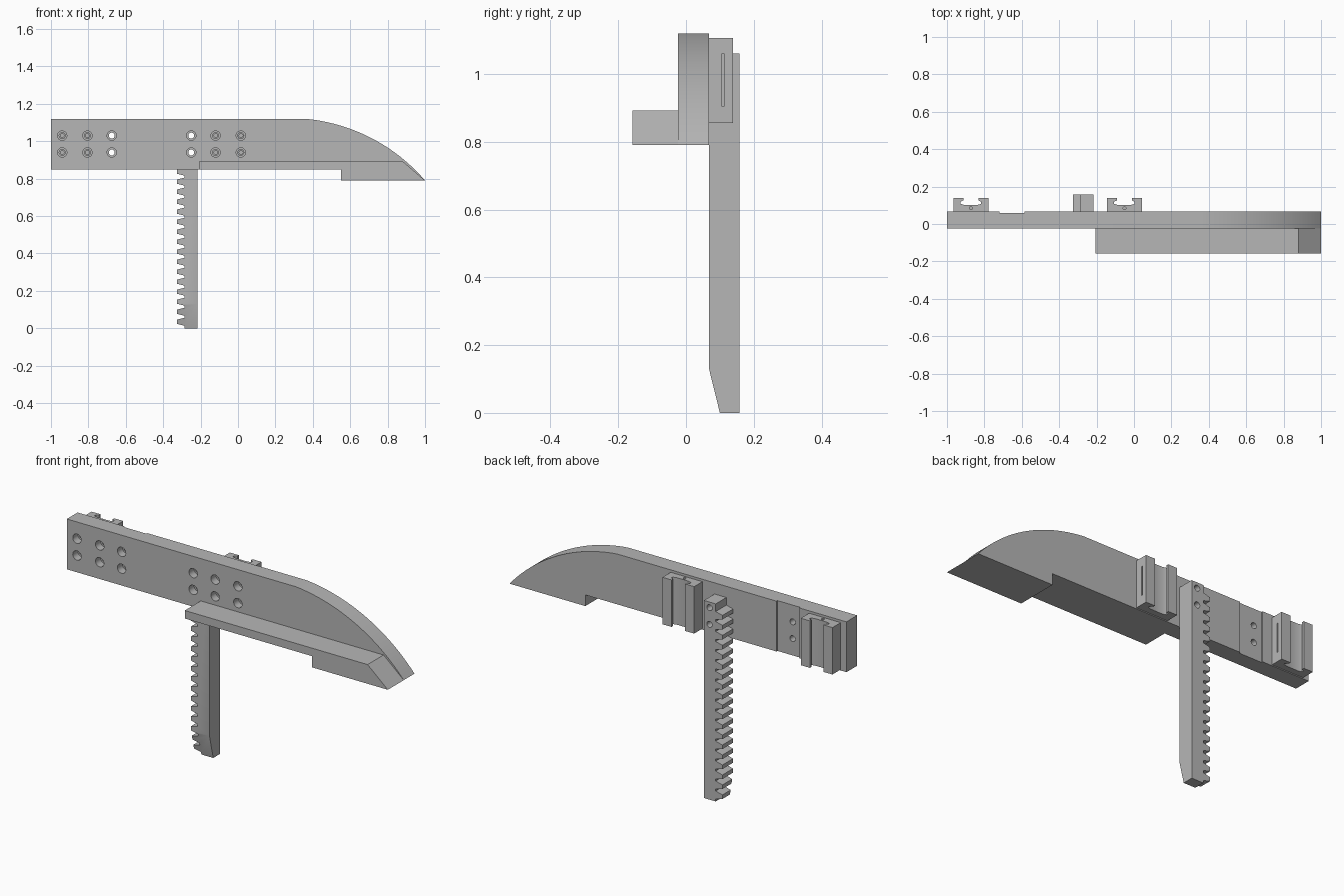
import bpy, bmesh, math
from mathutils import Vector, Matrix

cube = bpy.data.objects.get("Cube")
if cube:
    bpy.data.objects.remove(cube, do_unlink=True)

grey = bpy.data.materials.new("plain_grey")
grey.use_nodes = True
grey.diffuse_color = (0.47, 0.47, 0.47, 1)
grey.node_tree.nodes["Principled BSDF"].inputs["Base Color"].default_value = grey.diffuse_color


def finish(name, bm):
    bmesh.ops.recalc_face_normals(bm, faces=bm.faces)
    mesh = bpy.data.meshes.new(name)
    bm.to_mesh(mesh)
    bm.free()
    mesh.materials.append(grey)
    obj = bpy.data.objects.new(name, mesh)
    bpy.context.collection.objects.link(obj)
    return obj


def extrude(name, profile, axis, start, end):
    """Extrude a 2D outline along one axis; the outline uses the other two axes in order."""
    bm = bmesh.new()
    verts = []
    for p in profile:
        co = list(p)
        co.insert(axis, start)
        verts.append(bm.verts.new(co))
    face = bm.faces.new(verts)
    move = Vector((0, 0, 0))
    move[axis] = end - start
    out = bmesh.ops.extrude_face_region(bm, geom=[face])
    bmesh.ops.translate(bm, vec=move, verts=[v for v in out["geom"] if isinstance(v, bmesh.types.BMVert)])
    return finish(name, bm)


def box(name, lo, hi):
    return extrude(name, [(lo[0], lo[1]), (hi[0], lo[1]), (hi[0], hi[1]), (lo[0], hi[1])], 2, lo[2], hi[2])


def bores(xs, radius, y0, y1):
    """Pairs of round cutters running front to back."""
    bm = bmesh.new()
    for x in xs:
        for z in (0.94, 1.03):
            place = Matrix.Translation((x, (y0 + y1) / 2, z)) @ Matrix.Rotation(math.pi / 2, 4, 'X')
            bmesh.ops.create_cone(bm, cap_ends=True, segments=24, radius1=radius,
                                  radius2=radius, depth=y1 - y0, matrix=place)
    return finish("cutter", bm)


def cut(obj, cutter):
    cutter.hide_render = True
    mod = obj.modifiers.new("cut", 'BOOLEAN')
    mod.operation = 'DIFFERENCE'
    mod.solver = 'EXACT'
    mod.object = cutter
    bpy.ops.object.select_all(action='DESELECT')
    bpy.context.view_layer.objects.active = obj
    obj.select_set(True)
    bpy.ops.object.modifier_apply(modifier=mod.name)
    bpy.data.objects.remove(cutter, do_unlink=True)


FRONT, BACK, DEEP = -0.023, 0.068, 0.158
hole_xs = [-0.94, -0.805, -0.675, -0.25, -0.12, 0.015]

# Main plate with an arched nose
a, b, bulge = Vector((0.36, 1.12)), Vector((1, 0.79)), 0.07
chord = b - a
normal = Vector((-chord.y, chord.x)).normalized()
radius = (chord.length ** 2 / 4 + bulge ** 2) / (2 * bulge)
centre = (a + b) / 2 - normal * (radius - bulge)
half = math.asin(chord.length / 2 / radius)
mid = math.atan2(normal.y, normal.x)
steps = 24
arc = []
for i in range(steps + 1):
    t = mid + half - 2 * half * i / steps
    arc.append((centre.x + radius * math.cos(t), centre.y + radius * math.sin(t)))
plate = extrude("main_plate", [(-1, 0.85), (-1, 1.12)] + arc + [(0.55, 0.79), (0.55, 0.85)], 1, FRONT, BACK)
cut(plate, box("cutter", (-0.72, 0.06, 0.8), (-0.585, 0.2, 1.2)))
cut(plate, bores(hole_xs, 0.025, -0.1, 0.02))
cut(plate, bores(hole_xs, 0.016, -0.1, 0.1))

# Front ledge with a sloping tip
extrude("front_ledge", [(-0.205, 0.85), (-0.205, 0.893), (0.88, 0.893), (1, 0.79),
                        (0.55, 0.79), (0.55, 0.85)], 1, -DEEP, FRONT)

# Toothed rack, tapered at its foot
root, tip, pitch = -0.287, -0.327, 0.0535
outline = [(-0.217, 0), (-0.217, 1.06), (root, 1.06)]
for i in reversed(range(19)):
    z = 0.035 + i * pitch
    outline += [(root, z + 0.021), (tip, z + 0.011), (tip, z - 0.011), (root, z - 0.021)]
outline.append((root, 0))
rack = extrude("toothed_rack", outline, 1, BACK, DEEP)
cut(rack, extrude("cutter", [(BACK - 0.05, 0.13), (BACK, 0.13), (0.1, 0), (0.1, -0.05),
                             (BACK - 0.05, -0.05)], 0, -0.5, 0))
cut(rack, bores([-0.25], 0.016, 0, 0.2))

# Two channel-shaped rail clips on the back
side = [(0.094, BACK), (0.094, 0.138), (0.04, 0.138), (0.04, 0.126),
        (0.055, 0.119), (0.055, 0.108), (0.036, 0.102)]
section = side + [(-x, y) for x, y in reversed(side)]
for name, cx in (("outer_clip", -0.872), ("inner_clip", -0.051)):
    clip = extrude(name, [(cx + x, y) for x, y in section], 2, 0.855, 1.107)
    cut(clip, box("cutter", (cx + 0.086, 0.106, 0.905), (cx + 0.12, 0.112, 1.06)))
    cut(clip, bores([cx - 0.068, cx + 0.067], 0.01, 0, 0.09))
    bm = bmesh.new()
    bmesh.ops.create_cone(bm, cap_ends=True, segments=16, radius1=0.008, radius2=0.008,
                          depth=0.1, matrix=Matrix.Translation((cx, 0.085, 1.1)))
    cut(clip, finish("cutter", bm))

# Smooth the curves, keep the edges
bpy.ops.object.select_all(action='DESELECT')
for obj in bpy.context.collection.objects:
    if obj.type == 'MESH':
        obj.select_set(True)
        bpy.context.view_layer.objects.active = obj
bpy.ops.object.shade_smooth_by_angle(angle=math.radians(20))
